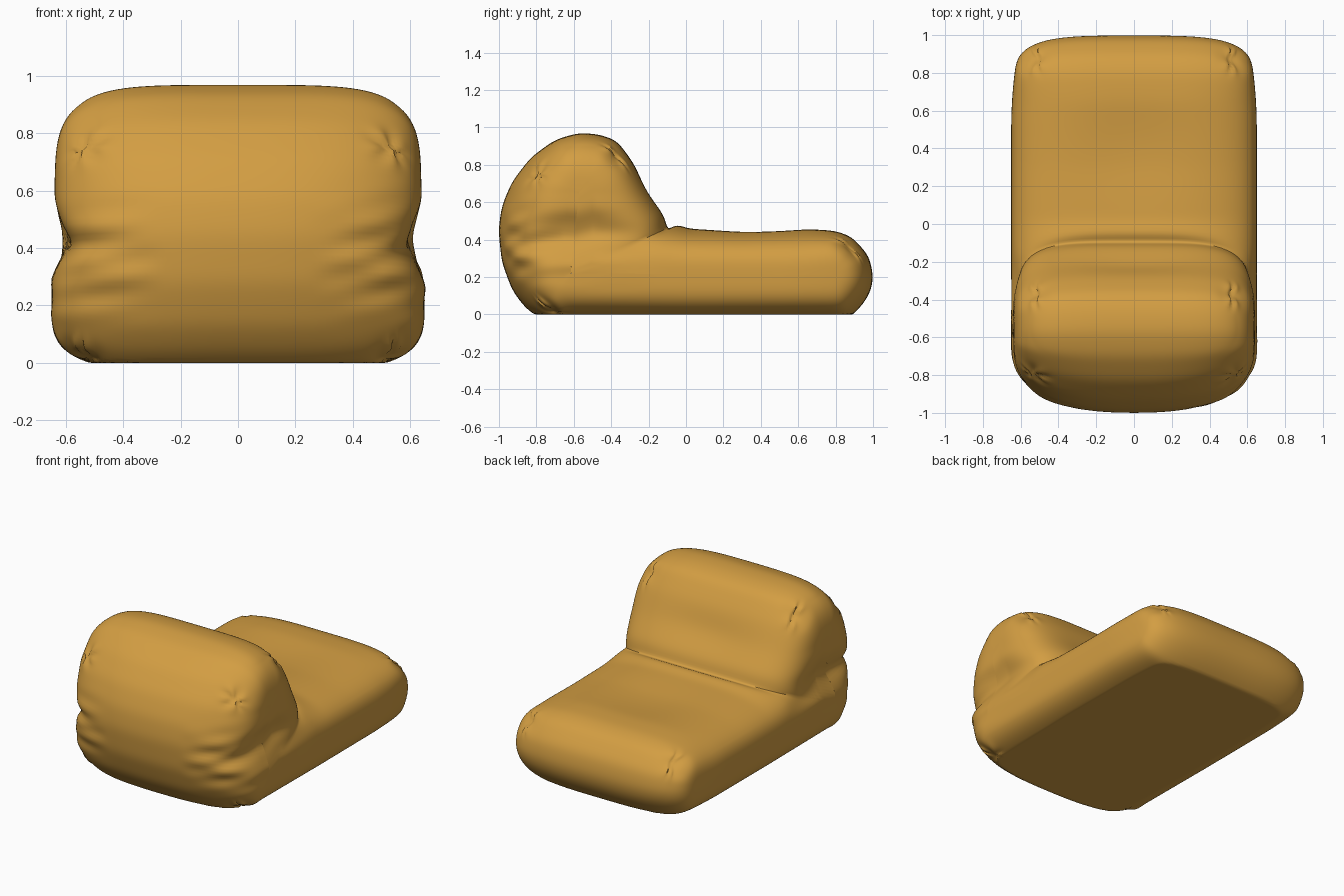
import bpy, bmesh, math
from mathutils import Vector

cube = bpy.data.objects.get("Cube")
if cube:
    bpy.data.objects.remove(cube, do_unlink=True)

mat = bpy.data.materials.new("mustard_fabric")
mat.use_nodes = True
colour = (0.65, 0.34, 0.055, 1)
mat.diffuse_color = colour
bsdf = mat.node_tree.nodes["Principled BSDF"]
bsdf.inputs["Base Color"].default_value = colour
bsdf.inputs["Roughness"].default_value = 0.9

# How boxy each region is towards the sides
BASE, FRONT, SEAT, BACK, REAR = 3.7, 3.6, 3.1, 4.4, 3.6

# Side profile: y, z, where the point sits along the inner spine, boxiness
PROFILE = [
    (-.77, -.03, 1, BASE), (0, -.035, .56, BASE), (.86, -.03, 0, BASE),
    (.94, .045, 0, FRONT), (.987, .12, 0, FRONT), (1.003, .2, 0, FRONT),
    (.98, .31, 0, FRONT), (.89, .415, 0, FRONT), (.8, .45, 0, FRONT),
    (.65, .465, .1, SEAT), (.3, .457, .34, SEAT), (0, .462, .6, SEAT),
    (-.055, .492, .8, SEAT), (-.1, .44, 1, BACK), (-.11, .52, 1.2, BACK),
    (-.2, .66, 1.6, BACK), (-.28, .81, 1.9, BACK), (-.37, .93, 2, BACK),
    (-.46, .962, 2, BACK), (-.57, .972, 2, BACK), (-.7, .935, 2, BACK),
    (-.83, .84, 2, REAR), (-.93, .71, 2, REAR), (-.985, .58, 1.75, REAR),
    (-1.003, .45, 1.45, REAR), (-.985, .28, 1.1, REAR), (-.93, .13, 1, REAR),
    (-.86, .035, 1, REAR)]
SPINE = [Vector((.78, .21)), Vector((-.62, .22)), Vector((-.57, .66))]
SAMPLES, SECTIONS, HALF = 270, 90, .65


def resample(points, count, passes):
    """Evenly spaced, slightly rounded closed loop."""
    pts = [Vector(p) for p in points]
    nxt = pts[1:] + pts[:1]
    lens = [(b.xy - a.xy).length for a, b in zip(pts, nxt)]
    step, out, seg, base = sum(lens) / count, [], 0, 0
    for i in range(count):
        while i * step > base + lens[seg] and seg < len(lens) - 1:
            base += lens[seg]
            seg += 1
        out.append(pts[seg].lerp(nxt[seg], (i * step - base) / lens[seg]))
    for _ in range(passes):
        out = [(out[i - 1] + out[i] * 2 + out[(i + 1) % count]) / 4 for i in range(count)]
    return out


def spine_at(t):
    t = min(max(t, 0), 2)
    k = min(int(t), 1)
    return SPINE[k].lerp(SPINE[k + 1], t - k)


def bump(d, width):
    return math.exp(-(d / width) ** 2)


def clamp(v):
    return min(max(v, 0), 1)


# Gathered corners, for the +x side
PUCKERS = [Vector(p) for p in ((.53, .88, .37), (.54, -.36, .86),
                               (.54, -.83, .78), (.53, -.72, .03))]


def cushion_point(p, u):
    """Place one profile point on a section of the stuffed body."""
    side = abs(u)
    s = max(1 - side ** p.w, 0) ** (1 / p.w)
    core = spine_at(p.z)
    y, z = core + (p.xy - core) * s
    rear = clamp((-y - .6) / .4)
    y += .075 * u * u * rear
    # Sag in the middle of the seat and a shallow dent in the backrest
    if z > .35:
        z -= .024 * bump(y - .4, .28) * bump(u, .5)
        y -= .015 * bump(z - .66, .1) * bump(u, .5) * clamp((y + .4) / .1)
    # Waist where the backrest folds over the base, tapers at top and toe
    back = clamp((-y - .15) / .35)
    width = HALF - .012 * clamp((z - .45) / .2) * back
    width -= .035 * clamp((z - .65) / .25) ** 2
    width -= .04 * clamp((y - .5) / .45) ** 2
    pinch = .062 * bump(z - .42 - .015 * math.sin(9 * y), .09) * back
    # Uneven creases fanning out of the waist
    fold = math.sin(38 * z + 5 * y + 4 * u) + .6 * math.sin(61 * z - 7 * y - 9 * u)
    fold *= bump(z - .36, .17) * back
    x = u * (width - (pinch + .004 * fold) * side ** 5)
    y += .012 * fold * rear * clamp((side - .4) / .4)
    pos = Vector((x, y, z))
    # Corner puckers with small radial ruffles
    for c in PUCKERS:
        c = Vector((math.copysign(c.x, x), c.y, c.z))
        d = pos - c
        if d.length < .2:
            ruffle = math.sin(5 * math.atan2(d.y + d.z, d.x))
            depth = .028 * bump(d.length, .04) + .007 * ruffle * bump(d.length - .06, .04)
            inward = Vector((0, core.x, core.y)) - c
            pos += inward.normalized() * depth
    pos.z = max(pos.z, 0)
    return pos


# Loft the cushion from side to side
loop = resample(PROFILE, SAMPLES, 6)
bm = bmesh.new()
rings = []
for j in range(SECTIONS + 1):
    a = math.pi * (j / SECTIONS - .5)
    u = math.copysign(abs(math.sin(a)) ** .6, a)
    rings.append([bm.verts.new(cushion_point(p, u)) for p in loop])
for r0, r1 in zip(rings, rings[1:]):
    for i in range(SAMPLES):
        k = (i + 1) % SAMPLES
        bm.faces.new((r0[i], r0[k], r1[k], r1[i]))
bmesh.ops.remove_doubles(bm, verts=bm.verts, dist=.0008)
bmesh.ops.recalc_face_normals(bm, faces=bm.faces)
if bm.calc_volume(signed=True) < 0:
    bmesh.ops.reverse_faces(bm, faces=bm.faces)

mesh = bpy.data.meshes.new("lounge_chair_cushion")
bm.to_mesh(mesh)
bm.free()
mesh.materials.append(mat)
chair = bpy.data.objects.new("lounge_chair_cushion", mesh)
bpy.context.collection.objects.link(chair)
bpy.context.view_layer.objects.active = chair
chair.select_set(True)
bpy.ops.object.shade_smooth_by_angle(angle=math.radians(50))
